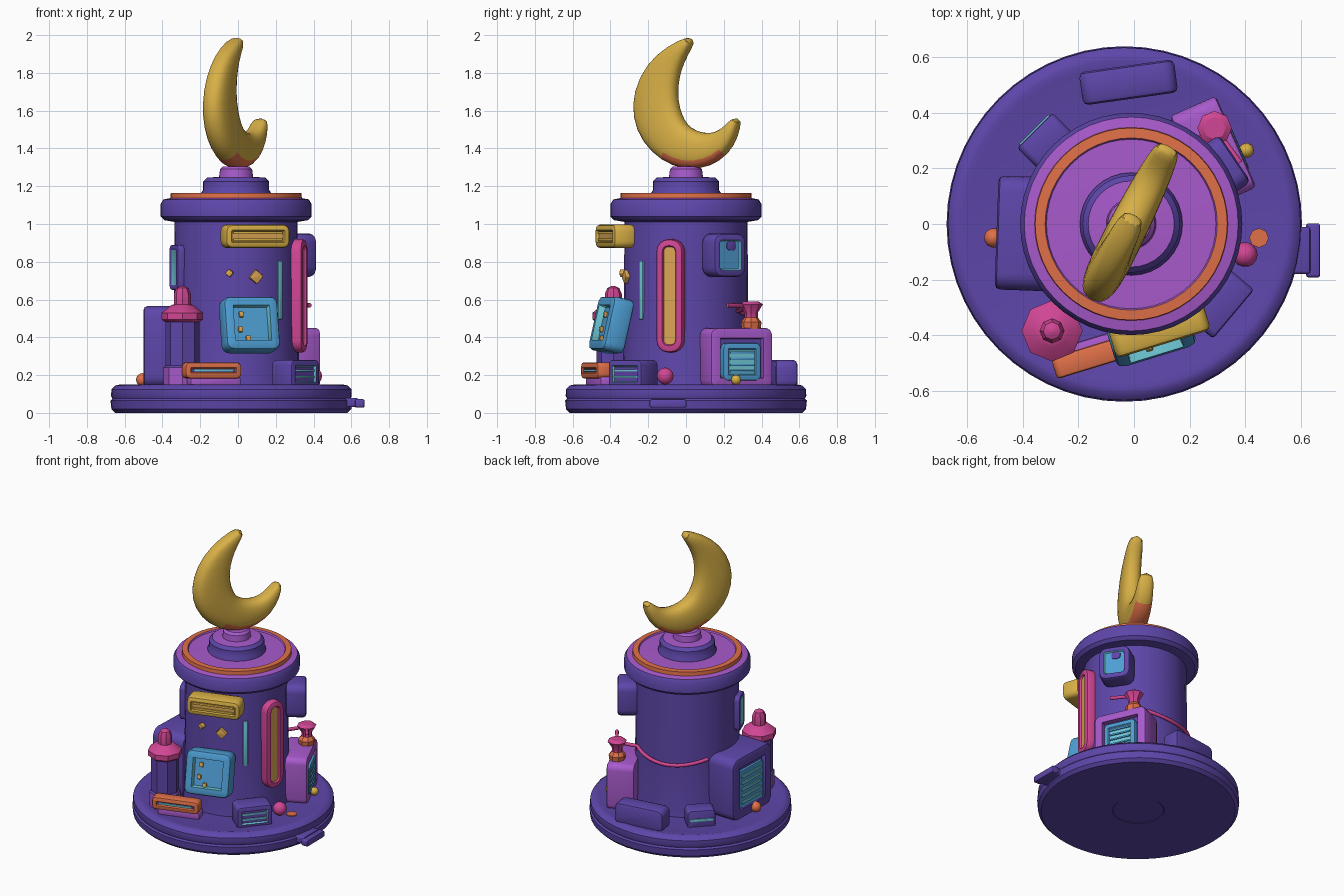
import bpy, bmesh, math
from mathutils import Matrix, Vector

if "Cube" in bpy.data.objects:
    bpy.data.objects.remove(bpy.data.objects["Cube"])

MATS, IDX = [], {}
def colour(name, r, g, b):
    m = bpy.data.materials.new(name)
    lin = [((c / 255 + 0.055) / 1.055) ** 2.4 for c in (r, g, b)]
    m.diffuse_color = (*lin, 1)
    m.use_nodes = True
    m.node_tree.nodes["Principled BSDF"].inputs["Base Color"].default_value = m.diffuse_color
    IDX[name] = len(MATS)
    MATS.append(m)

for c in [("purple", 94, 70, 170), ("violet", 168, 90, 204), ("magenta", 208, 70, 148),
          ("orange", 224, 112, 72), ("gold", 216, 176, 70), ("amber", 220, 166, 84),
          ("blue", 78, 158, 212), ("cyan", 112, 202, 216)]:
    colour(*c)

def finish(name, bm, angle=35, matrix=None):
    bmesh.ops.recalc_face_normals(bm, faces=bm.faces)
    me = bpy.data.meshes.new(name)
    bm.to_mesh(me)
    bm.free()
    ob = bpy.data.objects.new(name, me)
    bpy.context.collection.objects.link(ob)
    for m in MATS:
        me.materials.append(m)
    if matrix:
        ob.matrix_world = matrix
    bpy.ops.object.select_all(action='DESELECT')
    ob.select_set(True)
    bpy.context.view_layer.objects.active = ob
    bpy.ops.object.shade_smooth_by_angle(angle=math.radians(angle))
    return ob

def lathe(name, profile, x=0, y=0, seg=48):
    """profile: (radius, z, colour of the band up to the next point)"""
    bm = bmesh.new()
    rings = [[bm.verts.new((x + r * math.cos(2 * math.pi * i / seg),
                            y + r * math.sin(2 * math.pi * i / seg), z))
              for i in range(seg)] for r, z, _ in profile]
    for k in range(len(rings) - 1):
        a, b = rings[k], rings[k + 1]
        for i in range(seg):
            j = (i + 1) % seg
            f = bm.faces.new((a[i], a[j], b[j], b[i]))
            f.material_index = IDX[profile[k][2]]
    for ring, p in ((rings[0][::-1], profile[0]), (rings[-1], profile[-1])):
        bm.faces.new(ring).material_index = IDX[p[2]]
    return finish(name, bm)

def frame(loc, az, tilt=0):
    """local -y points outward along the azimuth"""
    return (Matrix.Translation(loc) @ Matrix.Rotation(math.radians(az + 90), 4, 'Z')
            @ Matrix.Rotation(math.radians(tilt), 4, 'X'))

def box(name, mtx, size, mat, corner=0.02, edge=0.012, panel=None, border=0.03,
        depth=0.02, rim=None):
    """rounded box; panel = colour of a recessed front panel"""
    bm = bmesh.new()
    bmesh.ops.create_cube(bm, size=1)
    bmesh.ops.scale(bm, vec=size, verts=bm.verts)
    bmesh.ops.bevel(bm, geom=[e for e in bm.edges if abs((e.verts[0].co - e.verts[1].co).y) > 1e-4],
                    offset=corner, segments=4, profile=0.5, affect='EDGES')
    caps = [f for f in bm.faces if abs(f.normal.y) > 0.9]
    bmesh.ops.bevel(bm, geom=list({e for f in caps for e in f.edges}),
                    offset=edge, segments=2, profile=0.5, affect='EDGES')
    for f in bm.faces:
        f.material_index = IDX[mat]
    if panel:
        front = min(bm.faces, key=lambda f: f.calc_center_median().y)
        bmesh.ops.inset_individual(bm, faces=[front], thickness=max(border - edge, 0.003))
        walls = bmesh.ops.inset_individual(bm, faces=[front], thickness=0.006, depth=-depth)
        for f in walls['faces']:
            f.material_index = IDX[rim or mat]
        front.material_index = IDX[panel]
    return finish(name, bm, 40, mtx)

def slats(name, mtx, n, width, z0, z1, y, mat, h=0.012):
    for i in range(n):
        z = z0 + (z1 - z0) * (i / (n - 1) if n > 1 else 0.5)
        box(f"{name}_{i + 1}", mtx @ Matrix.Translation((0, y, z)), (width, 0.009, h), mat,
            0.003, 0.002)

def knob(name, x, y, z, r, mat, seg=14):
    lathe(name, [(r * max(math.sin(t * math.pi / 8), 0.02), z - r * math.cos(t * math.pi / 8), mat)
                 for t in range(9)], x, y, seg)

# Base, drum, collar and stepped roof
lathe("base_disc", [(0.16, 0.004, "purple"), (0.165, 0.0, "purple"), (0.615, 0, "purple"),
      (0.635, 0.02, "purple"), (0.64, 0.065, "purple"), (0.63, 0.075, "purple"),
      (0.637, 0.09, "purple"), (0.635, 0.125, "purple"), (0.615, 0.145, "purple"),
      (0.59, 0.15, "purple"), (0.57, 0.145, "purple")], -0.035, 0, 56)
lathe("tower_drum", [(0.345, 0.13, "purple"), (0.335, 0.2, "purple"), (0.33, 0.5, "purple"),
      (0.325, 1.05, "purple")], -0.01, 0, 32)
lathe("collar", [(0.32, 1.01, "purple"), (0.38, 1.02, "purple"), (0.4, 1.04, "purple"),
      (0.4, 1.105, "purple"), (0.385, 1.13, "violet"), (0.348, 1.137, "orange"),
      (0.346, 1.163, "orange"), (0.31, 1.165, "violet"), (0.305, 1.155, "violet"),
      (0.1, 1.16, "violet")], -0.01, 0)
lathe("roof_plinth", [(0.185, 1.15, "purple"), (0.185, 1.165, "purple"), (0.175, 1.18, "purple"),
      (0.175, 1.225, "purple"), (0.155, 1.245, "violet"), (0.09, 1.25, "violet"),
      (0.085, 1.29, "violet"), (0.07, 1.305, "violet")], -0.01, 0, 32)

# Crescent: loft between outer and inner outlines (side-view y, z)
outer = [(.03, 2.0), (-.10, 1.945), (-.22, 1.845), (-.29, 1.70), (-.295, 1.56), (-.24, 1.43),
         (-.13, 1.33), (0, 1.282), (.13, 1.3), (.23, 1.365), (.285, 1.46), (.305, 1.56)]
inner = [(.045, 1.965), (0, 1.89), (-.035, 1.81), (-.05, 1.73), (-.05, 1.65), (-.03, 1.58),
         (0, 1.525), (.05, 1.495), (.11, 1.48), (.17, 1.485), (.22, 1.515), (.27, 1.565)]
along, across = Vector((0.45, 0.89, 0)), Vector((0.89, -0.45, 0))
bm = bmesh.new()
rings = []
for k, (o, i) in enumerate(zip(outer, inner)):
    a, b = Vector(o), Vector(i)
    mid, half = (a + b) / 2, (a - b) / 2
    hd = 0.045 + 0.03 * math.sin(math.pi * k / 11)
    ring = []
    for j in range(12):
        t = 2 * math.pi * j / 12
        c, s = [math.copysign(abs(v) ** 0.75, v) for v in (math.cos(t), math.sin(t))]
        p = mid + half * c * 1.03
        ring.append(bm.verts.new(along * p.x * 1.06 + across * hd * s + Vector((-0.015, 0, p.y))))
    rings.append(ring)
for a, b in zip(rings, rings[1:]):
    for j in range(12):
        bm.faces.new((a[j], a[(j + 1) % 12], b[(j + 1) % 12], b[j]))
bm.faces.new(rings[0])
bm.faces.new(rings[-1])
bmesh.ops.recalc_face_normals(bm, faces=bm.faces)
for f in bm.faces:
    low = f.calc_center_median().z < 1.36 and f.normal.z < -0.5
    f.material_index = IDX["orange" if low else "gold"]
moon = finish("crescent_moon", bm, 60)
moon.modifiers.new("smooth", 'SUBSURF').levels = 1
moon.modifiers[-1].render_levels = 1

# Front sign and leaning screen
m = frame((0.09, -0.375, 0.935), -73)
box("front_sign", m, (0.355, 0.12, 0.125), "gold", 0.035, 0.02, "amber", 0.03, 0.015)
slats("sign_bar", m, 2, 0.27, -0.018, 0.018, -0.05, "gold", 0.014)
m = frame((0.06, -0.395, 0.465), -73, -13)
box("leaning_screen", m, (0.3, 0.12, 0.29), "blue", 0.04, 0.022, "blue", 0.05, 0.035, "cyan")
for i, (x, z) in enumerate(((-0.06, -0.03), (-0.02, -0.08), (-0.05, 0.05))):
    box(f"screen_fleck_{i}", m @ Matrix.Translation((x, -0.03, z)), (0.025, 0.02, 0.03), "amber", 0.006, 0.004)

# Amber diamonds on the drum
for i, (x, y, z, s) in enumerate(((0.095, -0.315, 0.72, 0.055), (-0.045, -0.335, 0.74, 0.032))):
    m = frame((x, y, z), math.degrees(math.atan2(y, x))) @ Matrix.Rotation(math.radians(40), 4, 'Y')
    box(f"diamond_{i}", m, (s, 0.03, s), "amber", 0.006, 0.004)

# Windows on the drum
box("tall_window", frame((0.315, -0.08, 0.62), -14), (0.145, 0.08, 0.6), "magenta",
    0.065, 0.015, "amber", 0.035, 0.012)
box("light_strip", frame((0.222, -0.236, 0.65), -46), (0.03, 0.012, 0.31), "cyan", 0.006, 0.003)
m = frame((0.31, 0.2, 0.835), 34)
box("porthole_box", m, (0.205, 0.13, 0.23), "purple", 0.05, 0.02, "blue", 0.035, 0.01, "cyan")
box("porthole_spot", m @ Matrix.Translation((0.01, -0.055, 0.05)), (0.06, 0.009, 0.05), "purple", 0.02, 0.002)
box("left_window", frame((-0.315, -0.12, 0.77), 201), (0.13, 0.06, 0.24), "purple",
    0.03, 0.01, "cyan", 0.022, 0.004)

# Doorway block on the right with a flask on top
m = frame((0.285, 0.26, 0.29), 24)
box("doorway_block", m, (0.36, 0.18, 0.32), "violet", 0.04, 0.015, "purple", 0.055, 0.03)
box("doorway_screen", m @ Matrix.Translation((0, -0.07, -0.02)), (0.22, 0.05, 0.2), "blue",
    0.03, 0.01, "cyan", 0.03, 0.008)
slats("doorway_slat", m @ Matrix.Translation((0, -0.09, -0.02)), 4, 0.14, -0.05, 0.05, 0, "blue")
lathe("flask", [(0.05, 0.44, "orange"), (0.055, 0.48, "orange"), (0.035, 0.505, "magenta"),
      (0.035, 0.53, "magenta"), (0.062, 0.575, "magenta"), (0.04, 0.59, "magenta")], 0.29, 0.345, 8)

# Cable draped around the back
cu = bpy.data.curves.new("cable", 'CURVE')
cu.dimensions, cu.bevel_depth, cu.bevel_resolution = '3D', 0.012, 2
pts = [(0.38, 0.22, 0.57), (0.29, 0.345, 0.565)]
for i in range(15):
    a = math.radians(55 + 93 * i / 14)
    pts.append((-0.01 + 0.337 * math.cos(a), 0.337 * math.sin(a), 0.54 - 0.04 * math.sin(math.pi * i / 14)))
sp = cu.splines.new('POLY')
sp.points.add(len(pts) - 1)
for p, c in zip(sp.points, pts):
    p.co = (*c, 1)
cu.use_fill_caps = True
cu.materials.append(MATS[IDX["magenta"]])
bpy.context.collection.objects.link(bpy.data.objects.new("cable", cu))

# Turret at front left
lathe("turret", [(0.1, 0.14, "violet"), (0.1, 0.24, "purple"), (0.09, 0.25, "purple"),
      (0.09, 0.48, "magenta"), (0.11, 0.495, "magenta"), (0.11, 0.53, "magenta"),
      (0.06, 0.57, "magenta"), (0.045, 0.575, "magenta"), (0.045, 0.63, "magenta"),
      (0.032, 0.66, "magenta"), (0.01, 0.672, "magenta")], -0.295, -0.385, 8)

# Cabinet on the left with a shuttered window
m = frame((-0.37, -0.035, 0.35), 178)
box("left_cabinet", m, (0.41, 0.25, 0.43), "purple", 0.06, 0.02, "purple", 0.07, 0.025)
box("cabinet_window", m @ Matrix.Translation((0, -0.1, -0.02)), (0.25, 0.03, 0.27), "blue",
    0.02, 0.006, "blue", 0.015, 0.005)
slats("cabinet_slat", m @ Matrix.Translation((0, -0.115, -0.02)), 5, 0.2, -0.09, 0.09, 0, "cyan", 0.018)

# Small crates standing on the base
m = frame((-0.14, -0.475, 0.225), -73)
box("orange_crate", m, (0.31, 0.08, 0.085), "orange", 0.025, 0.012, "purple", 0.028, 0.01)
slats("crate_slot", m, 1, 0.22, 0, 0, -0.033, "cyan")
box("crate_foot", frame((-0.13, -0.45, 0.165), -73), (0.28, 0.09, 0.06), "violet")
m = frame((0.305, -0.28, 0.205), -40)
box("right_crate", m, (0.23, 0.14, 0.15), "purple", 0.025, 0.012, "purple", 0.03, 0.012, "cyan")
slats("right_crate_slat", m, 2, 0.16, -0.015, 0.02, -0.06, "cyan")
box("back_crate", frame((-0.02, 0.51, 0.205), 98), (0.345, 0.12, 0.15), "purple", 0.04, 0.02)
m = frame((-0.315, 0.295, 0.19), 135)
box("back_left_crate", m, (0.18, 0.12, 0.13), "purple", 0.025, 0.012)
slats("back_left_slot", m, 1, 0.15, 0, 0, -0.061, "cyan", 0.018)

# Knobs, floor spot and tab on the base
knob("pink_knob", 0.4, -0.11, 0.195, 0.045, "magenta")
knob("orange_knob", -0.505, -0.05, 0.175, 0.035, "orange")
knob("gold_knob", 0.405, 0.265, 0.175, 0.027, "gold")
lathe("floor_spot", [(0.035, 0.143, "orange"), (0.035, 0.151, "orange")], 0.45, -0.05, 8)
box("base_tab", frame((0.59, -0.095, 0.055), 0), (0.17, 0.09, 0.05), "purple", 0.012, 0.008)
box("base_tab_end", frame((0.645, -0.095, 0.05), 0), (0.195, 0.05, 0.045), "purple", 0.012, 0.008)
